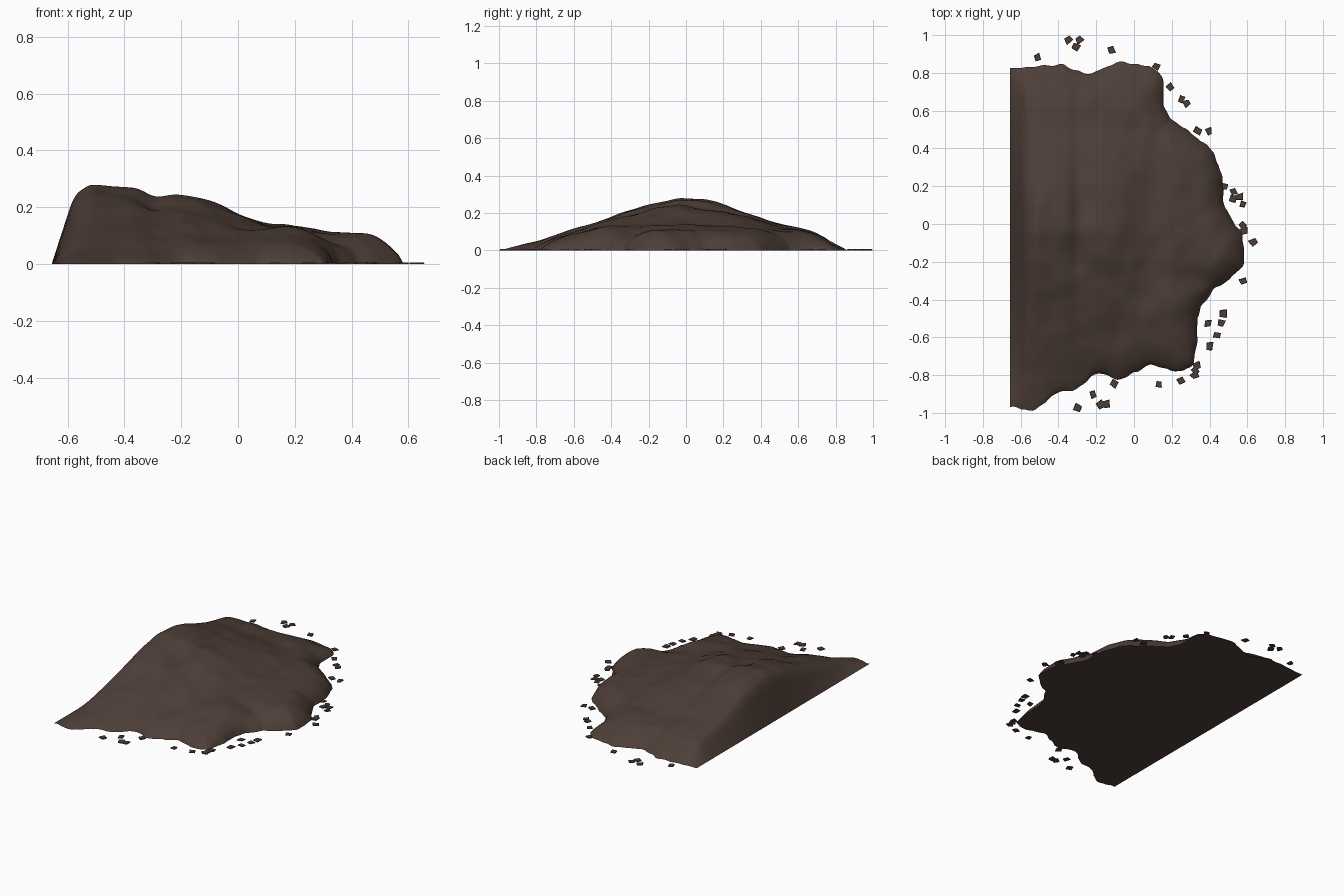
import bpy, bmesh, math, random
from mathutils import Vector, noise

if "Cube" in bpy.data.objects:
    bpy.data.objects.remove(bpy.data.objects["Cube"])
random.seed(4)

mud = bpy.data.materials.new("dark brown earth")
mud.diffuse_color = (0.075, 0.048, 0.038, 1)
mud.use_nodes = True
mud.node_tree.nodes["Principled BSDF"].inputs["Base Color"].default_value = mud.diffuse_color

# Ragged footprint, from the back corner round the front to the other corner
OUT = [(-.656, .825), (-.55, .83), (-.42, .845), (-.32, .82), (-.22, .80), (-.1, .855),
       (0, .85), (.08, .83), (.155, .77), (.15, .65), (.2, .56), (.3, .48), (.4, .4),
       (.45, .3), (.475, .2), (.475, .1), (.52, .02), (.57, -.07), (.575, -.22), (.48, -.31),
       (.4, -.37), (.34, -.5), (.32, -.71), (.28, -.77), (.22, -.78), (.08, -.75),
       (-.07, -.82), (-.2, -.80), (-.3, -.87), (-.42, -.9), (-.52, -.985), (-.656, -.97)]
# Ridge height along x, relative height along y, and rise of the sloping back
PX = [(-.66, .28), (-.48, .282), (-.35, .27), (-.29, .235), (-.2, .243),
      (-.12, .23), (.04, .162), (.1, .145), (.2, .138), (.4, .102), (.5, .09), (.6, .08)]
QY = [(-1, .015), (-.8, .045), (-.75, .062), (-.6, .11), (-.4, .17), (-.2, .245), (-.04, .28),
      (.1, .262), (.2, .24), (.4, .17), (.5, .135), (.7, .09), (.82, .035), (1, .015)]
BACK = [(0, 0), (.07, .78), (.09, .9), (.13, .99), (.15, 1), (2, 1)]
# Lumps and hollows: x, y, radius, height
LUMPS = [(.15, -.45, .14, .03), (.32, -.3, .07, -.022), (.43, -.13, .12, .012),
         (-.28, .08, .06, -.008), (-.1, -.6, .09, -.018), (-.02, .3, .1, .012),
         (-.32, -.18, .09, -.016), (.0, -.2, .1, .01), (.1, .55, .12, .012),
         (-.2, -.4, .1, .01), (.25, .2, .12, .008)]


def lookup(table, v, step=.012):
    # Smooth table lookup: average of nearby linear samples
    def lin(u):
        for (a, p), (b, q) in zip(table, table[1:]):
            if u <= b:
                return p + (q - p) * max(0, (u - a) / (b - a))
        return table[-1][1]
    return sum(lin(v + k * step) for k in (-2, -1, 0, 1, 2)) / 5


def curve(pts, n):
    # Catmull-Rom through the points
    res = []
    for i in range(len(pts) - 1):
        p = [Vector(pts[min(max(i + k, 0), len(pts) - 1)]) for k in (-1, 0, 1, 2)]
        for j in range(n):
            t = j / n
            res.append(.5 * (2 * p[1] + (p[2] - p[0]) * t
                             + (2 * p[0] - 5 * p[1] + 4 * p[2] - p[3]) * t * t
                             + (3 * p[1] - p[0] - 3 * p[2] + p[3]) * t ** 3))
    return res + [Vector(pts[-1])]


edge = curve(OUT, 8)
for p in edge[1:-1]:
    p.x = max(-.656, p.x + .014 * noise.noise((p.x * 17, p.y * 17, 2)))
    p.y += .014 * noise.noise((p.x * 17, p.y * 17, 8))
coarse = edge[::4] + [edge[-1]]


def edge_distance(p):
    best = 9
    for a, b in zip(coarse, coarse[1:]):
        d = b - a
        if d.length > 1e-6:
            t = min(1, max(0, (p - a).dot(d) / d.length_squared))
            best = min(best, (p - a - d * t).length)
    return best


def height(p):
    x, y = p
    front = min(1, max(0, (x + .3) / .6))
    h = lookup(PX, x) * (lookup(QY, y) / .28) ** (.95 - .38 * front)
    inner = min(1, (x + .656) / .2)
    for lx, ly, r, a in LUMPS:
        h += a * math.exp(-((x - lx) ** 2 + (y - ly) ** 2) / (r * r))
    h += inner * (.014 * noise.noise((x * 5, y * 4, 1)) + .007 * noise.noise((x * 11, y * 9, 5)))
    h = max(h, .012)
    # Rounded rim, then the sloping back
    d = min(1, edge_distance(p) / (.16 - .03 * front))
    h *= max(0, 1 - (1 - d) ** 2) ** .65
    return h * lookup(BACK, x + .656, .004 * min(1, (x + .656) / .02))


# Earth mound: concentric rings shrinking from the footprint to a centre
n_back = 70
back = [edge[-1].lerp(edge[0], i / n_back) for i in range(1, n_back)]
loop = edge + back
centre = Vector((-.3, -.05))
RINGS = 56
bm = bmesh.new()
rings = []
for r in range(RINGS):
    t = (1 - r / RINGS) if r else 1
    row = []
    for p in loop:
        q = centre.lerp(p, t)
        row.append(bm.verts.new((q.x, q.y, height(q) if r else 0)))
    rings.append(row)
top = bm.verts.new((centre.x, centre.y, height(centre)))
n = len(loop)
for a, b in zip(rings, rings[1:]):
    for i in range(n):
        j = (i + 1) % n
        bm.faces.new((a[i], a[j], b[j], b[i]))
for i in range(n):
    bm.faces.new((rings[-1][i], rings[-1][(i + 1) % n], top))
bm.faces.new(rings[0])
bmesh.ops.recalc_face_normals(bm, faces=bm.faces)


def add_object(name, bm):
    me = bpy.data.meshes.new(name)
    bm.to_mesh(me)
    bm.free()
    me.materials.append(mud)
    ob = bpy.data.objects.new(name, me)
    bpy.context.collection.objects.link(ob)
    return ob


mound = add_object("earth_mound", bm)
bpy.context.view_layer.objects.active = mound
mound.select_set(True)
bpy.ops.object.shade_smooth_by_angle(angle=math.radians(50))

# Flat crumbs scattered round the edge
CRUMBS = [(-.35, .975), (-.29, .975), (-.305, .935), (-.51, .88), (-.12, .92), (.12, .835),
          (.19, .725), (.25, .66), (.28, .64), (.34, .495), (.395, .49), (.48, .2), (.53, .17),
          (.56, .145), (.575, .105), (.525, .135), (.575, -.01), (.58, -.035), (.63, -.1),
          (.58, -.305), (.475, -.475), (.465, -.525), (.39, -.525), (.44, -.59), (.4, -.645),
          (.335, -.75), (.325, -.775), (.32, -.8), (.25, -.83), (.13, -.85), (-.105, -.845),
          (-.22, -.9), (-.3, -.97), (-.175, -.955), (-.145, -.955)]
bm = bmesh.new()
for x, y in CRUMBS:
    turn = random.uniform(0, 6.28)
    low, high = [], []
    for k in range(4):
        a = turn + k * math.pi / 2 + random.uniform(-.25, .25)
        s = random.uniform(.02, .03)
        low.append(bm.verts.new((x + s * math.cos(a), y + s * math.sin(a), 0)))
        high.append(bm.verts.new((x + .9 * s * math.cos(a), y + .9 * s * math.sin(a), .006)))
    bm.faces.new(low[::-1])
    bm.faces.new(high)
    for k in range(4):
        j = (k + 1) % 4
        bm.faces.new((low[k], low[j], high[j], high[k]))
add_object("loose_crumbs", bm)
